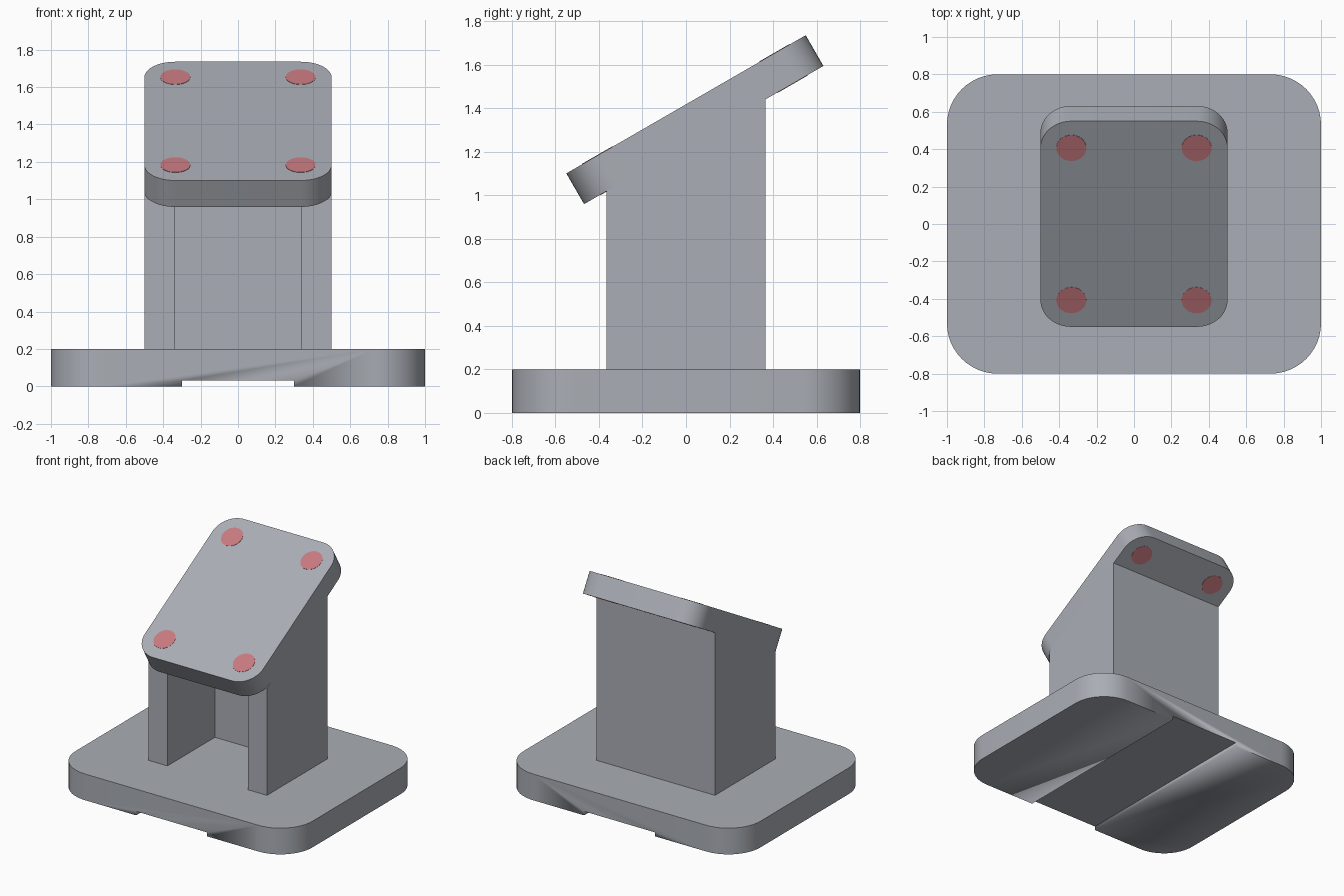
import bpy, bmesh, math
from mathutils import Matrix, Vector

if "Cube" in bpy.data.objects:
    bpy.data.objects.remove(bpy.data.objects["Cube"])


def material(name, rgb):
    m = bpy.data.materials.new(name)
    m.diffuse_color = (*rgb, 1)
    m.use_nodes = True
    m.node_tree.nodes["Principled BSDF"].inputs["Base Color"].default_value = m.diffuse_color
    return m


GREY = material("steel grey", (0.40, 0.42, 0.46))
RED = material("soft red", (0.58, 0.195, 0.215))

TILT = math.radians(30)
THICK, HALF_LEN, CORNER = 0.163, 0.635, 0.165


def rounded_rect(hx, hy, r, steps=12):
    pts = []
    for i, (sx, sy) in enumerate([(1, 1), (-1, 1), (-1, -1), (1, -1)]):
        for k in range(steps + 1):
            a = (i + k / steps) * math.pi / 2
            pts.append((sx * (hx - r) + r * math.cos(a),
                        sy * (hy - r) + r * math.sin(a)))
    return pts


def prism(name, outline, bottom, top, mat, matrix=Matrix()):
    """Extrude an outline; top is a height or a function of y."""
    top_z = top if callable(top) else (lambda y: top)
    bm = bmesh.new()
    low = [bm.verts.new((x, y, bottom)) for x, y in outline]
    high = [bm.verts.new((x, y, top_z(y))) for x, y in outline]
    bm.faces.new(low[::-1])
    bm.faces.new(high)
    n = len(outline)
    for i in range(n):
        j = (i + 1) % n
        bm.faces.new((low[i], low[j], high[j], high[i]))
    bmesh.ops.recalc_face_normals(bm, faces=bm.faces)
    bm.transform(matrix)
    mesh = bpy.data.meshes.new(name)
    bm.to_mesh(mesh)
    bm.free()
    mesh.materials.append(mat)
    ob = bpy.data.objects.new(name, mesh)
    bpy.context.collection.objects.link(ob)
    bpy.context.view_layer.objects.active = ob
    bpy.ops.object.select_all(action='DESELECT')
    ob.select_set(True)
    bpy.ops.object.shade_smooth_by_angle(angle=math.radians(30))
    return ob


# Base slab with a shallow channel along its underside
base = prism("base", rounded_rect(1.0, 0.8, 0.27), 0, 0.2, GREY)
cutter = prism("channel_cutter",
               [(-0.3, -1), (0.3, -1), (0.3, 1), (-0.3, 1)], -0.1, 0.03, GREY)
cut = base.modifiers.new("channel", 'BOOLEAN')
cut.operation, cut.solver, cut.object = 'DIFFERENCE', 'EXACT', cutter
bpy.context.view_layer.objects.active = base
bpy.ops.object.modifier_apply(modifier=cut.name)
bpy.data.objects.remove(cutter)

# Tilted plate, its top face centred at z = 1.418
place = Matrix.Translation(Vector((0, 0, 1.418))) @ Matrix.Rotation(TILT, 4, 'X')
prism("tilted_plate", rounded_rect(0.5, HALF_LEN, CORNER), -THICK, 0, GREY, place)


# Column: two side walls and a back wall, open at the front
def underside(y):
    return 1.418 - THICK / math.cos(TILT) + y * math.tan(TILT)


prism("column", [(-0.5, -0.365), (-0.34, -0.365), (-0.34, 0.207), (0.34, 0.207),
                 (0.34, -0.365), (0.5, -0.365), (0.5, 0.365), (-0.5, 0.365)],
      0.2, underside, GREY)

# Round mounting spots at the plate corners, on both faces
circle = [(0.08 * math.cos(k * math.pi / 16), 0.08 * math.sin(k * math.pi / 16))
          for k in range(32)]
for sx in (-1, 1):
    for sy in (-1, 1):
        cx, cy = sx * (0.5 - CORNER), sy * (HALF_LEN - CORNER)
        spot = [(cx + x, cy + y) for x, y in circle]
        prism("mounting_spot_top", spot, -0.001, 0.002, RED, place)
        prism("mounting_spot_bottom", spot, -THICK - 0.002, -THICK + 0.001, RED, place)
